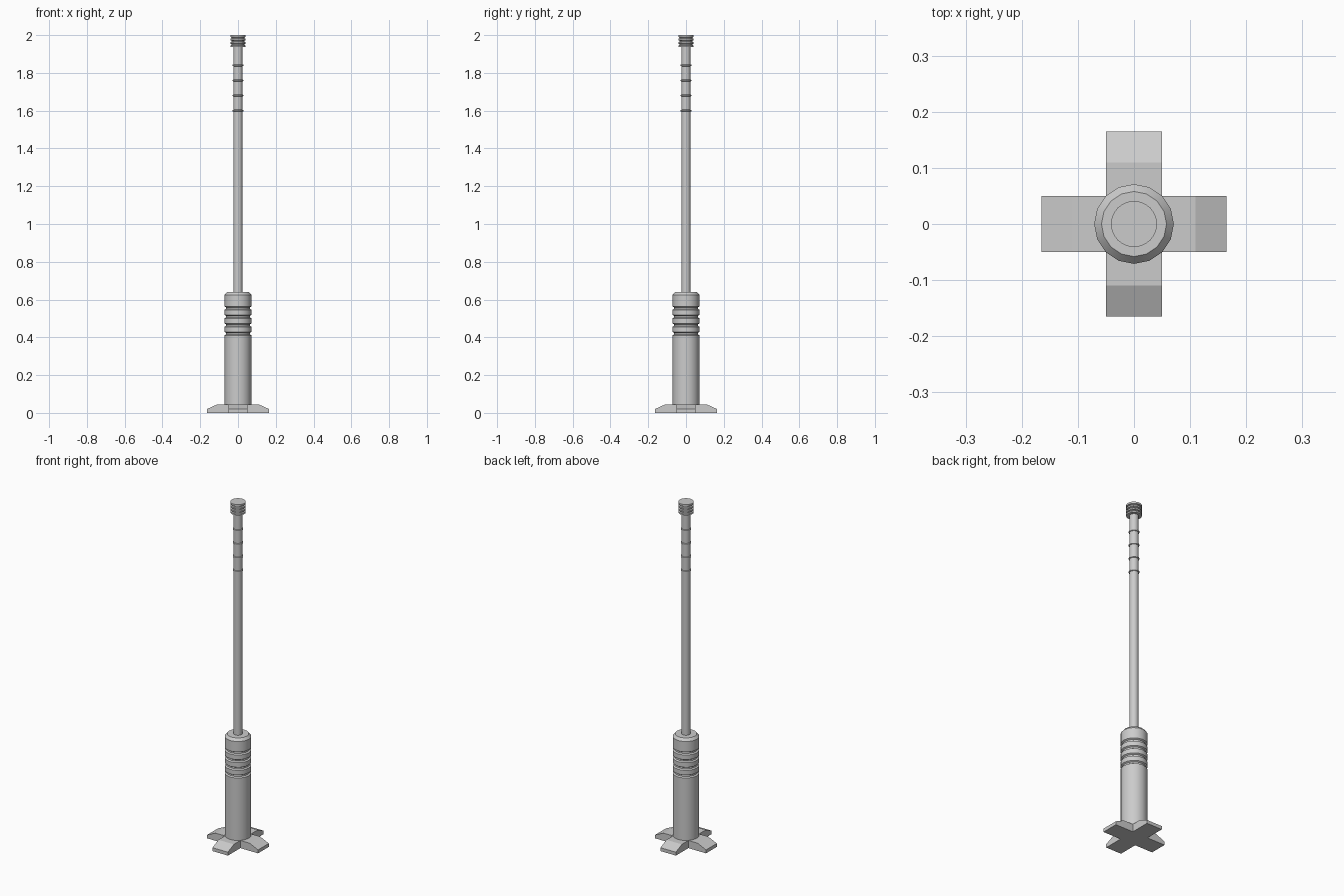
import bpy, bmesh, math
from mathutils import Matrix

if "Cube" in bpy.data.objects:
    bpy.data.objects.remove(bpy.data.objects["Cube"])

grey = bpy.data.materials.new("light grey")
grey.use_nodes = True
grey.diffuse_color = (0.6, 0.6, 0.6, 1)
grey.node_tree.nodes["Principled BSDF"].inputs["Base Color"].default_value = (0.6, 0.6, 0.6, 1)


def add_object(name, bm):
    bmesh.ops.recalc_face_normals(bm, faces=bm.faces)
    mesh = bpy.data.meshes.new(name)
    bm.to_mesh(mesh)
    bm.free()
    mesh.materials.append(grey)
    obj = bpy.data.objects.new(name, mesh)
    bpy.context.collection.objects.link(obj)
    return obj


def lathe(name, profile, sides):
    """Closed round part from (radius, height) points, bottom to top."""
    bm = bmesh.new()
    rings = []
    for r, z in profile:
        rings.append([bm.verts.new((r * math.cos(a), r * math.sin(a), z))
                      for a in (math.tau * i / sides for i in range(sides))])
    for low, high in zip(rings, rings[1:]):
        for i in range(sides):
            j = (i + 1) % sides
            bm.faces.new((low[i], low[j], high[j], high[i]))
    bm.faces.new(rings[0])
    bm.faces.new(rings[-1])
    obj = add_object(name, bm)
    bpy.ops.object.select_all(action='DESELECT')
    obj.select_set(True)
    bpy.context.view_layer.objects.active = obj
    bpy.ops.object.shade_smooth_by_angle(angle=math.radians(30))
    return obj


# Cross-shaped foot: four arms with sloping tips
bm = bmesh.new()
arm = [(0, 0), (0.165, 0), (0.165, 0.02), (0.11, 0.045), (0, 0.045)]
for k in range(4):
    sides = [[bm.verts.new((x, y, z)) for x, z in arm] for y in (-0.05, 0.05)]
    bm.faces.new(sides[0])
    bm.faces.new(sides[1])
    for i in range(len(arm)):
        j = (i + 1) % len(arm)
        bm.faces.new((sides[0][i], sides[0][j], sides[1][j], sides[1][i]))
    turn = Matrix.Rotation(k * math.pi / 2, 3, 'Z')
    bmesh.ops.rotate(bm, verts=sides[0] + sides[1], matrix=turn)
add_object("cross_foot", bm)

# Grip: thick tube with four grooves and a bevelled top
R = 0.071
grip = [(R, 0.03)]
for k in range(4):
    z = 0.42 + 0.045 * k
    grip += [(R, z - 0.009), (R - 0.008, z - 0.004), (R - 0.008, z + 0.004), (R, z + 0.009)]
grip += [(R, 0.625), (0.058, 0.64)]
lathe("grip", grip, 16)

# Shaft: thin rod with four raised rings
r = 0.024
shaft = [(r, 0.63)]
for k in range(4):
    z = 1.6 + 0.08 * k
    shaft += [(r, z - 0.005), (r + 0.004, z - 0.003), (r + 0.004, z + 0.003), (r, z + 0.005)]
shaft += [(r, 1.95)]
lathe("shaft", shaft, 16)

# Cap: stack of four ridges around a core
cap = []
for k in range(4):
    z = 1.935 + 0.0175 * k
    cap += [(0.034, z), (0.041, z + 0.002), (0.041, z + 0.0105), (0.034, z + 0.0125)]
cap = cap[1:-1] + [(0.041, 2.0)]
lathe("ridged_cap", cap, 24)
